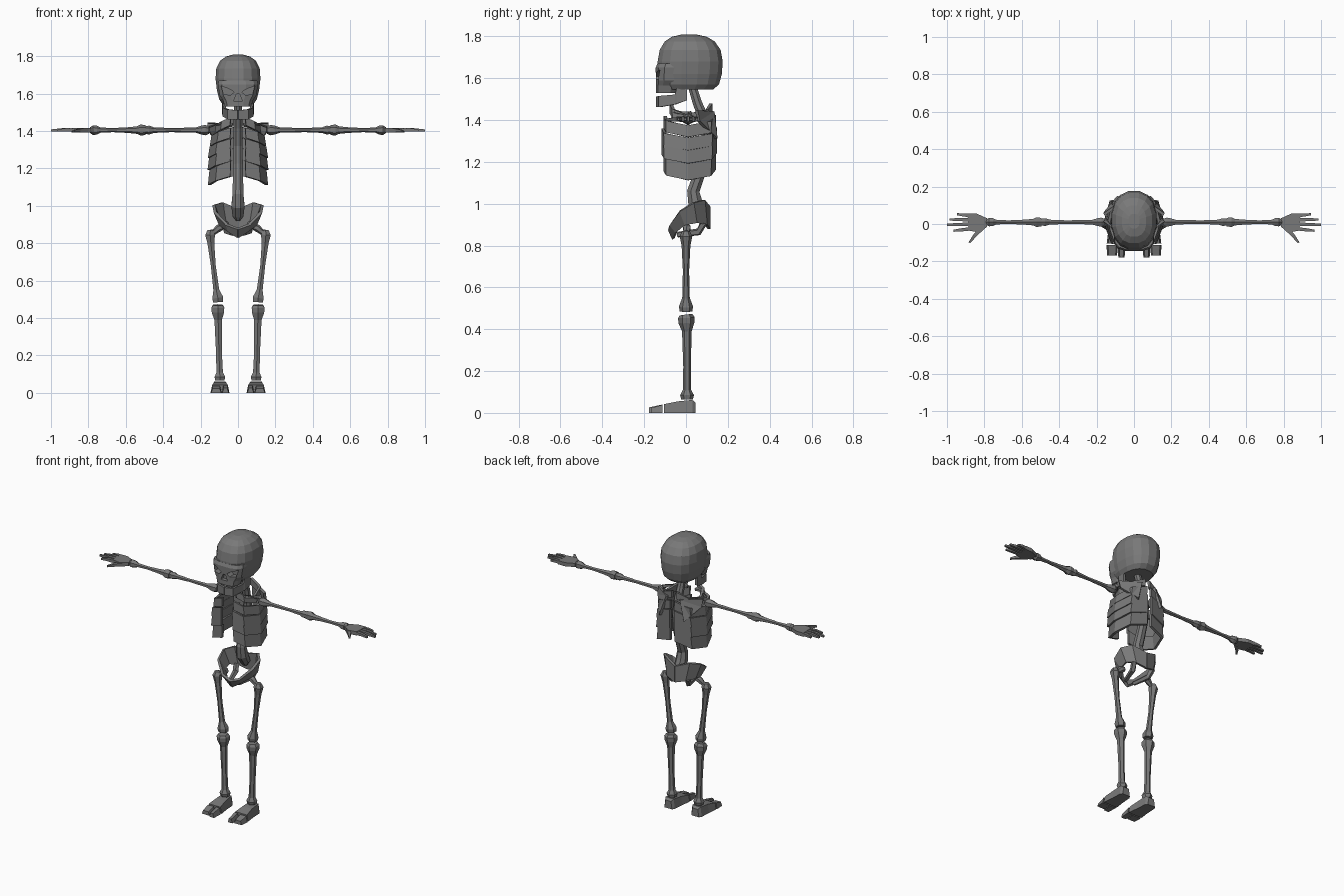
import bpy, bmesh, math
from mathutils import Vector

bone_mat = bpy.data.materials.new("bone_grey")
bone_mat.diffuse_color = (0.19, 0.19, 0.19, 1)


def make(name, verts, faces, mirror=False, thick=0):
    """Flat-shaded object, optionally thickened and mirrored across x."""
    mesh = bpy.data.meshes.new(name)
    mesh.from_pydata([tuple(v) for v in verts], [], faces)
    bm = bmesh.new()
    bm.from_mesh(mesh)
    bmesh.ops.recalc_face_normals(bm, faces=bm.faces[:])
    bm.to_mesh(mesh)
    bm.free()
    mesh.materials.append(bone_mat)
    ob = bpy.data.objects.new(name, mesh)
    bpy.context.collection.objects.link(ob)
    if thick:
        m = ob.modifiers.new("thickness", 'SOLIDIFY')
        m.thickness, m.offset = thick, 0
    if mirror:
        m = ob.modifiers.new("mirror", 'MIRROR')
        m.merge_threshold = 0.0005
    return ob


def loft(name, rings, mirror=False):
    """Closed solid skinned over rings of equal point count."""
    n = len(rings[0])
    verts = [p for r in rings for p in r]
    faces = [(i * n + j, i * n + (j + 1) % n, (i + 1) * n + (j + 1) % n, (i + 1) * n + j)
             for i in range(len(rings) - 1) for j in range(n)]
    faces += [tuple(range(n)), tuple(range(len(verts) - n, len(verts)))]
    return make(name, verts, faces, mirror)


def bone(name, pts, sides=6, flat=1.0, mirror=True):
    """Tube along (x, y, z, radius) points; flat scales the second axis."""
    ps = [Vector(p[:3]) for p in pts]
    rings = []
    for i, p in enumerate(ps):
        t = (ps[min(i + 1, len(ps) - 1)] - ps[max(i - 1, 0)]).normalized()
        u = (Vector((1, 0, 0)) if abs(t.x) < 0.8 else Vector((0, 1, 0)))
        u = (u - t * u.dot(t)).normalized()
        w = t.cross(u) * flat
        rings.append([p + (u * math.cos(a) + w * math.sin(a)) * pts[i][3]
                      for a in [2 * math.pi * (k + 0.5) / sides for k in range(sides)]])
    return loft(name, rings, mirror)


def band(name, pairs, thick):
    """Strip between (x, y, z) lower and upper points, thickened and mirrored."""
    n = len(pairs)
    verts = [p[0] for p in pairs] + [p[1] for p in pairs]
    return make(name, verts, [(i, i + 1, n + i + 1, n + i) for i in range(n - 1)], True, thick)


def prism(name, outline, axis, lo, hi, mirror=False):
    """Extrude a 2D outline along y or z."""
    put = (lambda a, b, c: (a, c, b)) if axis == 'y' else (lambda a, b, c: (a, b, c))
    return loft(name, [[put(a, b, c) for a, b in outline] for c in (lo, hi)], mirror)


def oval(z, cy, rx, ry, n, e):
    """Horizontal rounded-square ring."""
    f = lambda v: math.copysign(abs(v) ** e, v)
    return [(rx * f(math.cos(a)), cy + ry * f(math.sin(a)), z)
            for a in [2 * math.pi * (k + 0.5) / n for k in range(n)]]


# Skull: braincase and face, with eye sockets and nose cut in
cranium = loft("cranium", [oval(*r, 16, 0.85) for r in (
    (1.545, 0.01, 0.085, 0.12), (1.57, 0.015, 0.102, 0.145), (1.62, 0.017, 0.115, 0.157),
    (1.68, 0.02, 0.122, 0.158), (1.735, 0.02, 0.118, 0.148), (1.775, 0.018, 0.098, 0.122),
    (1.798, 0.016, 0.066, 0.085), (1.808, 0.015, 0.03, 0.04))])
face = loft("face", [oval(*r, 12, 0.7) for r in (
    (1.53, -0.095, 0.072, 0.05), (1.565, -0.09, 0.082, 0.055), (1.59, -0.08, 0.1, 0.065),
    (1.65, -0.075, 0.11, 0.072), (1.67, -0.07, 0.105, 0.068))])
eyes = prism("eye_socket_cutter", [(0.02, 1.608), (0.04, 1.592), (0.078, 1.597),
                                   (0.09, 1.64), (0.05, 1.627)], 'y', -0.25, -0.1, True)
nose = prism("nose_cutter", [(-0.024, 1.56), (0.024, 1.56), (0.008, 1.598), (-0.008, 1.598)],
             'y', -0.25, -0.12)
for cutter in (eyes, nose):
    cutter.hide_render = True
    cutter.display_type = 'WIRE'
    for part in (cranium, face):
        m = part.modifiers.new("cut", 'BOOLEAN')
        m.operation, m.object, m.solver = 'DIFFERENCE', cutter, 'EXACT'

# Lower jaw
band("jaw", [((x, y, a), (x, y, b)) for x, y, a, b in (
    (0, -0.135, 1.462, 1.512), (0.05, -0.125, 1.462, 1.515), (0.07, -0.05, 1.475, 1.522),
    (0.074, -0.042, 1.478, 1.56), (0.078, 0.005, 1.495, 1.565))], 0.016)

# Spine from skull to tailbone
bone("spine", [(0, 0.03, 1.56, 0.022), (0, 0.055, 1.48, 0.024), (0, 0.08, 1.42, 0.026),
               (0, 0.1, 1.32, 0.026), (0, 0.09, 1.22, 0.028), (0, 0.06, 1.13, 0.03),
               (0, 0.035, 1.06, 0.032), (0, 0.045, 1.0, 0.038), (0, 0.075, 0.95, 0.032),
               (0, 0.075, 0.92, 0.012)], 8, mirror=False)

# Ribs: five sagging bands per side, open at the front
for i, (z, h, w, yf, yb) in enumerate((
        (1.112, 0.085, 0.15, -0.1, 0.135), (1.192, 0.068, 0.152, -0.11, 0.14),
        (1.255, 0.06, 0.15, -0.11, 0.14), (1.318, 0.056, 0.14, -0.1, 0.135),
        (1.385, 0.045, 0.115, -0.07, 0.12))):
    path = ((0.04, yf, 0.045), (w * 0.75, yf + 0.01, 0.022), (w, 0.01, 0),
            (w * 0.8, yb - 0.02, 0.02), (0.015, yb, 0.05))
    band(f"rib_{i + 1}", [((x * 1.02, y, z + d), (x * 0.96, y, z + d + h))
                          for x, y, d in path], 0.016)

# Collar bone and shoulder blade
bone("collar_bone", [(0.03, -0.06, 1.432, 0.012), (0.09, -0.05, 1.438, 0.01),
                     (0.155, 0.02, 1.43, 0.014)], 5)
make("shoulder_blade", [(0.045, 0.13, 1.44), (0.16, 0.05, 1.445), (0.155, 0.06, 1.395),
                        (0.085, 0.145, 1.31)], [(0, 1, 2), (0, 2, 3)], True, 0.016)

# Arm bones, straight out to the side
A = lambda *xr: [(x, 0.01, 1.405, r) for x, r in xr]
bone("upper_arm", A((0.155, 0.02), (0.175, 0.028), (0.195, 0.024), (0.225, 0.014), (0.36, 0.011),
                    (0.45, 0.015), (0.475, 0.024), (0.495, 0.02)))
bone("forearm", A((0.495, 0.026), (0.52, 0.03), (0.54, 0.02), (0.59, 0.015), (0.67, 0.011),
                  (0.735, 0.014), (0.755, 0.024), (0.775, 0.026), (0.79, 0.016)))

# Hand: palm, four fingers and thumb
prism("palm", [(0.785, -0.015), (0.83, -0.045), (0.885, -0.035), (0.89, 0.055),
               (0.84, 0.055), (0.785, 0.03)], 'z', 1.393, 1.417, True)
for i, (y0, x1, y1) in enumerate(((-0.026, 0.965, -0.036), (-0.001, 1.0, -0.004),
                                  (0.023, 0.985, 0.024), (0.045, 0.945, 0.052))):
    bone(f"finger_{i + 1}", [(0.875, y0, 1.405, 0.013), ((0.875 + x1) / 2, (y0 + y1) / 2, 1.407, 0.012),
                             (x1, y1, 1.403, 0.008)], 4)
bone("thumb", [(0.81, -0.02, 1.403, 0.016), (0.85, -0.06, 1.403, 0.013),
               (0.88, -0.1, 1.4, 0.007)], 4)

# Pelvis: flared bowl, high at the back and low at the front
band("pelvis", [
    ((0, -0.06, 0.832), (0, -0.08, 0.878)),
    ((0.05, -0.045, 0.865), (0.06, -0.075, 0.9)),
    ((0.095, -0.005, 0.9), (0.122, -0.03, 0.965)),
    ((0.1, 0.05, 0.91), (0.13, 0.035, 1.005)),
    ((0.065, 0.095, 0.9), (0.085, 0.085, 1.018)),
    ((0, 0.11, 0.88), (0, 0.11, 0.985))], 0.016)
bone("sit_bone", [(0.07, 0.085, 0.91, 0.018), (0.06, 0.06, 0.865, 0.018),
                  (0.03, -0.04, 0.852, 0.014)], 5)

# Leg bones
bone("hip_joint", [(0.085, 0.005, 0.888, 0.018), (0.105, 0.004, 0.88, 0.02),
                   (0.125, 0.002, 0.862, 0.015), (0.15, 0, 0.852, 0.02)])
bone("thigh", [(0.148, 0, 0.87, 0.018), (0.149, 0, 0.845, 0.03), (0.145, 0, 0.8, 0.021),
               (0.132, 0, 0.68, 0.015), (0.116, 0, 0.55, 0.018), (0.108, 0, 0.508, 0.034),
               (0.106, 0, 0.485, 0.03)])
bone("shin", [(0.108, 0, 0.47, 0.03), (0.108, 0.002, 0.455, 0.04), (0.107, 0.002, 0.43, 0.038),
              (0.106, 0.004, 0.39, 0.023), (0.102, 0.005, 0.22, 0.018), (0.098, 0.005, 0.11, 0.02),
              (0.097, 0.005, 0.085, 0.033), (0.097, 0.005, 0.065, 0.028)])


# Foot: wedge and two toe blocks, lofted along y
def slab(y, x0, x1, h):
    return [(x0, y, 0), (x1, y, 0), (x1 - 0.008, y, h), (x0 + 0.008, y, h)]


loft("foot", [slab(0.045, 0.07, 0.125, 0.05), slab(0.03, 0.06, 0.135, 0.062),
              slab(-0.04, 0.055, 0.138, 0.055), slab(-0.105, 0.046, 0.146, 0.042)], True)
loft("big_toe", [slab(-0.113, 0.046, 0.086, 0.04), slab(-0.178, 0.05, 0.084, 0.026)], True)
loft("small_toes", [slab(-0.113, 0.088, 0.147, 0.038), slab(-0.168, 0.09, 0.144, 0.024)], True)
